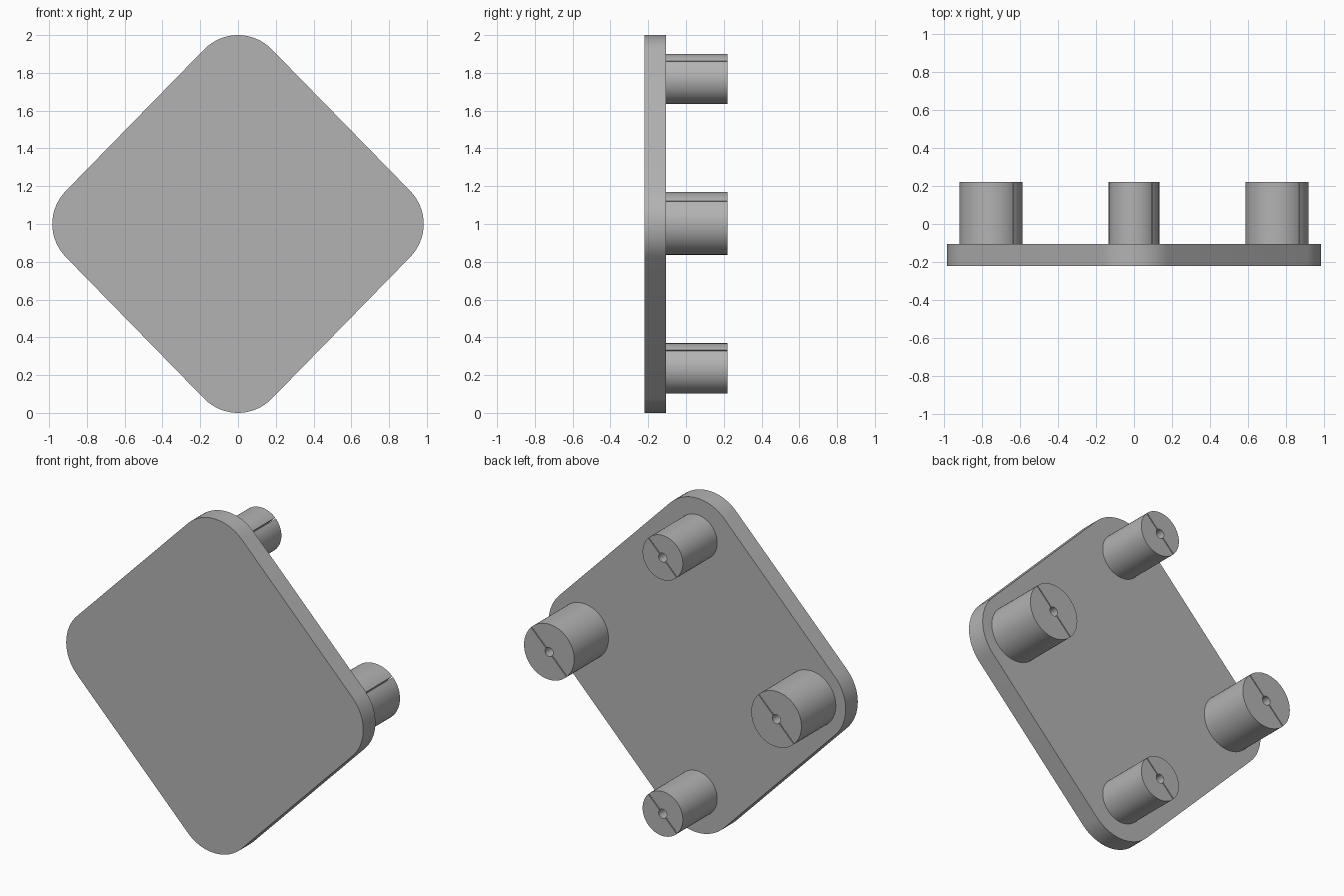
import bpy, bmesh
from math import sin, cos, pi, asin
from mathutils import Vector

cube = bpy.data.objects.get("Cube")
if cube:
    bpy.data.objects.remove(cube, do_unlink=True)

grey = bpy.data.materials.new("plain grey")
grey.use_nodes = True
COLOUR = (0.45, 0.45, 0.45, 1)
grey.diffuse_color = COLOUR
grey.node_tree.nodes["Principled BSDF"].inputs["Base Color"].default_value = COLOUR

BACK, PLATE_BACK, FRONT = 0.22, -0.105, -0.22


def arc(cx, cz, r, start, end, steps):
    return [(cx + r * cos(start + (end - start) * i / steps),
             cz + r * sin(start + (end - start) * i / steps)) for i in range(steps + 1)]


def extrude_outlines(name, outlines, y0, y1):
    """Solid from closed (x, z) outlines, extruded along y."""
    bm = bmesh.new()
    for outline in outlines:
        face = bm.faces.new([bm.verts.new((x, y0, z)) for x, z in outline])
        result = bmesh.ops.extrude_face_region(bm, geom=[face], use_keep_orig=True)
        verts = [v for v in result["geom"] if isinstance(v, bmesh.types.BMVert)]
        bmesh.ops.translate(bm, verts=verts, vec=Vector((0, y1 - y0, 0)))
    bmesh.ops.recalc_face_normals(bm, faces=bm.faces)
    mesh = bpy.data.meshes.new(name)
    bm.to_mesh(mesh)
    bm.free()
    mesh.materials.append(grey)
    obj = bpy.data.objects.new(name, mesh)
    bpy.context.collection.objects.link(obj)
    bpy.ops.object.select_all(action="DESELECT")
    obj.select_set(True)
    bpy.context.view_layer.objects.active = obj
    bpy.ops.object.shade_smooth_by_angle(angle=pi / 6)
    return obj


# Diamond plate with rounded corners
CORNER = 0.25
outline = []
for i, (cx, cz) in enumerate([(0.733, 1), (0, 1.75), (-0.733, 1), (0, 0.25)]):
    middle = i * pi / 2
    outline += arc(cx, cz, CORNER, middle - pi / 4, middle + pi / 4, 16)
extrude_outlines("plate", [outline], FRONT, PLATE_BACK)


# Split pegs: two halves with a thin slit and a central bore
def split_peg(name, cx, cz, radius, bore=0.027, gap=0.003):
    halves = []
    a, b = asin(gap / radius), asin(gap / bore)
    for turn in (pi / 4, pi / 4 + pi):
        halves.append(arc(cx, cz, radius, turn + a, turn + pi - a, 32)
                      + arc(cx, cz, bore, turn + pi - b, turn + b, 12))
    extrude_outlines(name, halves, PLATE_BACK, BACK)


for side, sign in (("left", 1), ("right", -1)):
    split_peg(side + "_peg", sign * 0.752, 1.003, 0.166)
split_peg("top_peg", 0, 1.768, 0.133)
split_peg("bottom_peg", 0, 0.236, 0.133)
